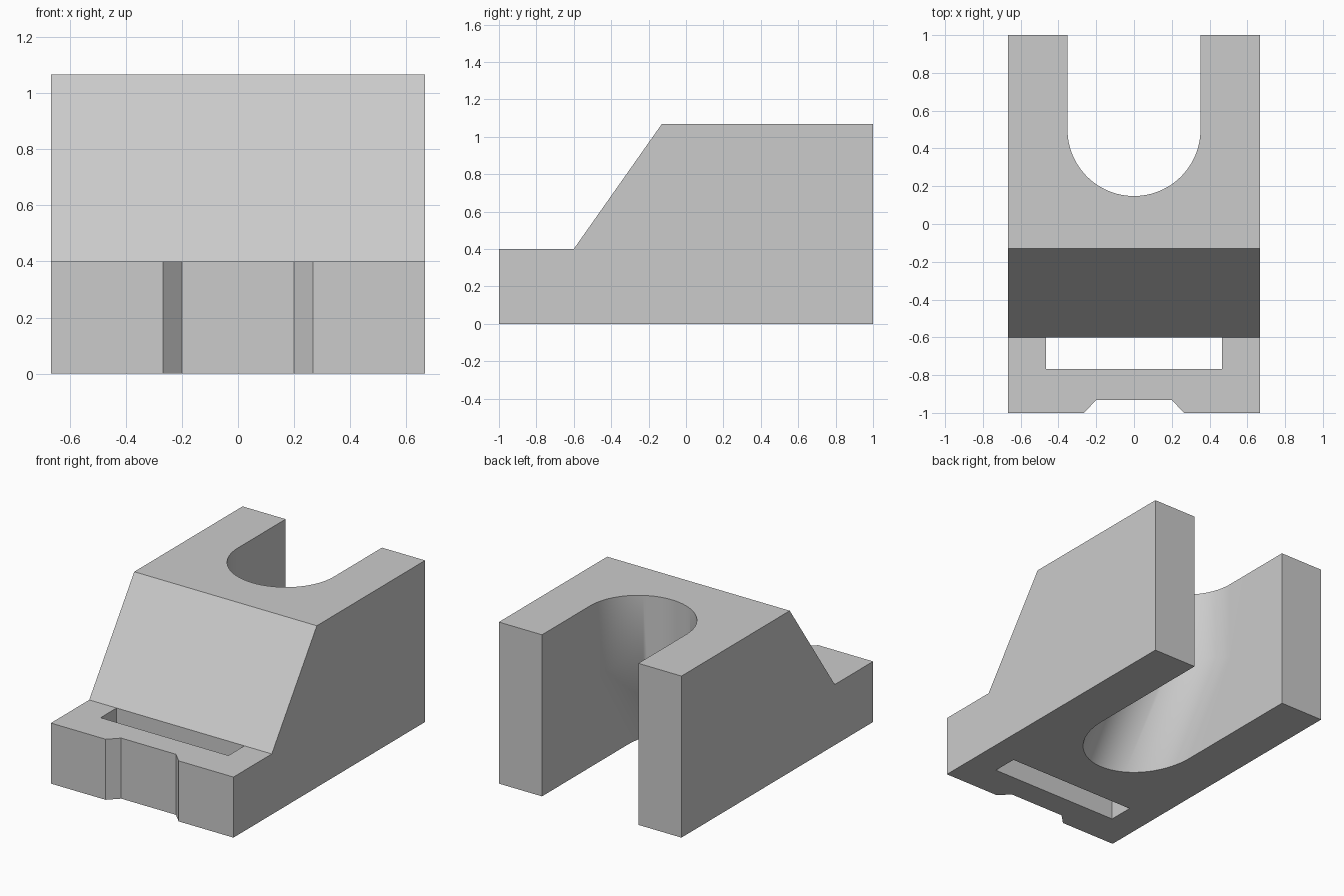
import bpy
import bmesh
import math

HALF_WIDTH, HEIGHT = 0.667, 1.067
LEAN = 0.705  # run of the sloped front per unit of height

if "Cube" in bpy.data.objects:
    bpy.data.objects.remove(bpy.data.objects["Cube"])

grey = bpy.data.materials.new("light grey")
grey.use_nodes = True
colour = (0.6, 0.6, 0.6, 1)
grey.diffuse_color = colour
grey.node_tree.nodes["Principled BSDF"].inputs["Base Color"].default_value = colour


def prism(name, lower, upper):
    """Solid joining two matching outlines."""
    bm = bmesh.new()
    a = [bm.verts.new(p) for p in lower]
    b = [bm.verts.new(p) for p in upper]
    bm.faces.new(a)
    bm.faces.new(b)
    for i in range(len(a)):
        j = (i + 1) % len(a)
        bm.faces.new((a[i], a[j], b[j], b[i]))
    bmesh.ops.recalc_face_normals(bm, faces=bm.faces)
    mesh = bpy.data.meshes.new(name)
    bm.to_mesh(mesh)
    bm.free()
    mesh.materials.append(grey)
    obj = bpy.data.objects.new(name, mesh)
    bpy.context.collection.objects.link(obj)
    return obj


def plan_cutter(name, outline, lean=0):
    """Cutter running through the full height, leaning back as it rises."""
    low, high = [[(x, y + lean * z, z) for x, y in outline] for z in (-0.1, 1.2)]
    obj = prism(name, low, high)
    obj.hide_render = True
    return obj


def u_outline(centre, depth, radius=0.352, steps=48):
    """U shape open to the back, with a half-ellipse at the front."""
    arc = [(-radius * math.cos(math.pi * i / steps),
            centre - depth * math.sin(math.pi * i / steps)) for i in range(steps + 1)]
    return [(-radius, 1.3)] + arc + [(radius, 1.3)]


# Wedge-fronted body from its side profile
side = [(-1, 0), (1, 0), (1, HEIGHT), (-0.13, HEIGHT), (-0.6, 0.4), (-1, 0.4)]
body = prism("slotted_block",
             [(-HALF_WIDTH, y, z) for y, z in side],
             [(HALF_WIDTH, y, z) for y, z in side])

# Front notch, strap slot, upright channel and leaning channel
cutters = [
    plan_cutter("notch_cutter", [(-0.333, -1.067), (0.333, -1.067), (0.2, -0.933), (-0.2, -0.933)]),
    plan_cutter("strap_slot_cutter", [(-0.467, -0.767), (0.467, -0.767), (0.467, -0.6), (-0.467, -0.6)]),
    plan_cutter("upright_channel_cutter", u_outline(0.5, 0.352)),
    plan_cutter("leaning_channel_cutter", u_outline(0.11, 0.427), LEAN),
]

bpy.ops.object.select_all(action="DESELECT")
body.select_set(True)
bpy.context.view_layer.objects.active = body
for cutter in cutters:
    cut = body.modifiers.new(cutter.name, "BOOLEAN")
    cut.operation = "DIFFERENCE"
    cut.solver = "EXACT"
    cut.object = cutter
    bpy.ops.object.modifier_apply(modifier=cut.name)
    bpy.data.objects.remove(cutter)

bpy.ops.object.shade_smooth_by_angle(angle=math.radians(30))
